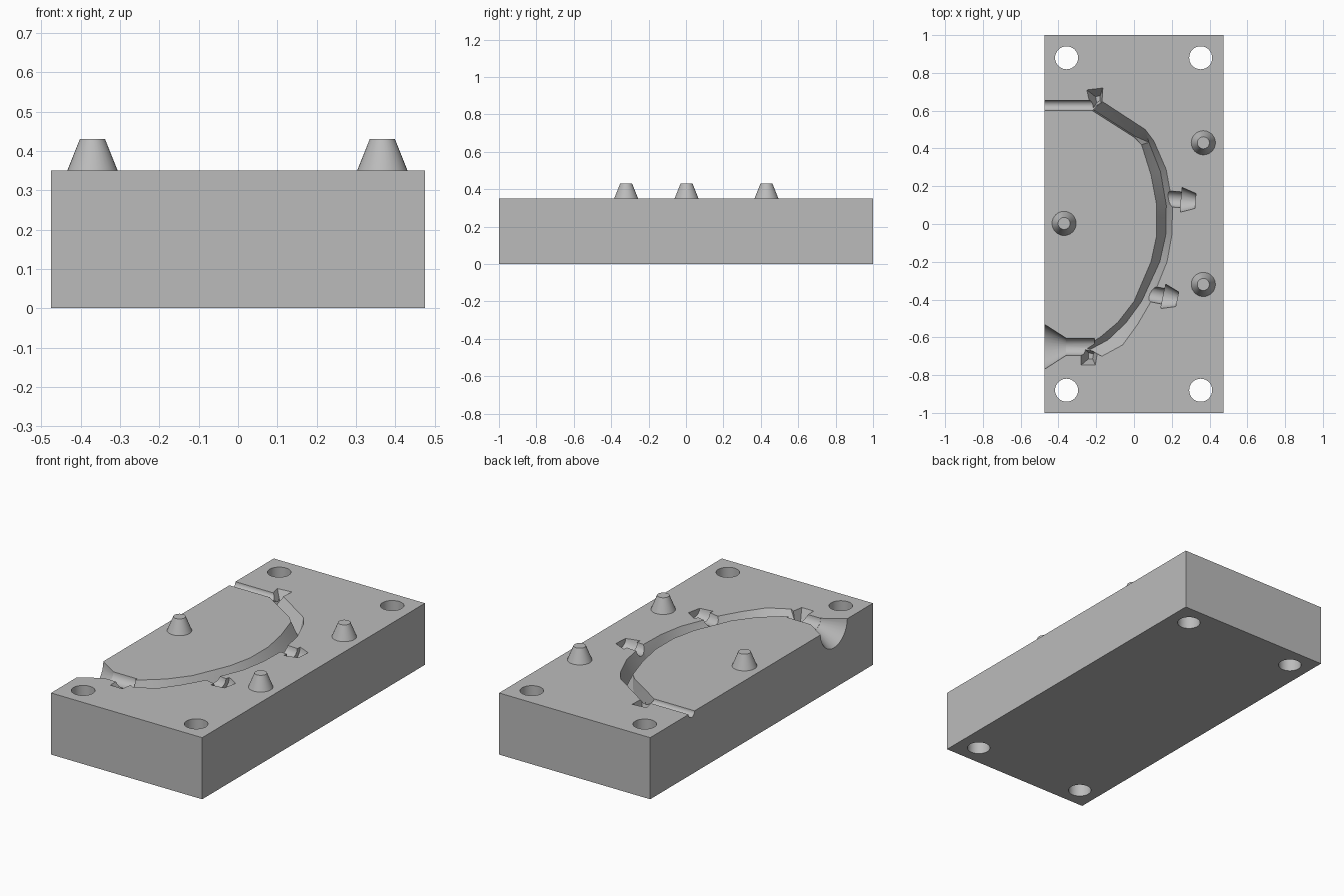
import bpy, bmesh
from mathutils import Vector

if "Cube" in bpy.data.objects:
    bpy.data.objects.remove(bpy.data.objects["Cube"])

TOP = 0.35
grey = bpy.data.materials.new("mould_grey")
grey.use_nodes = True
grey.diffuse_color = (0.5, 0.5, 0.5, 1)
grey.node_tree.nodes["Principled BSDF"].inputs["Base Color"].default_value = (0.5, 0.5, 0.5, 1)


def make(name, bm):
    bmesh.ops.recalc_face_normals(bm, faces=bm.faces)
    mesh = bpy.data.meshes.new(name)
    bm.to_mesh(mesh)
    bm.free()
    mesh.materials.append(grey)
    obj = bpy.data.objects.new(name, mesh)
    bpy.context.collection.objects.link(obj)
    return obj


def loft(name, rings):
    """Closed solid through matching rings of points."""
    bm = bmesh.new()
    loops = [[bm.verts.new(p) for p in ring] for ring in rings]
    n = len(loops[0])
    for a, b in zip(loops, loops[1:]):
        for i in range(n):
            j = (i + 1) % n
            bm.faces.new((a[i], a[j], b[j], b[i]))
    bm.faces.new(loops[0])
    bm.faces.new(loops[-1])
    bmesh.ops.triangulate(bm, faces=bm.faces)
    return make(name, bm)


def cone(name, start, end, r1, r2, sides=32):
    """Round frustum from start to end."""
    start, end = Vector(start), Vector(end)
    axis = end - start
    bm = bmesh.new()
    bmesh.ops.create_cone(bm, cap_ends=True, segments=sides, radius1=r1, radius2=r2, depth=axis.length)
    turn = axis.to_track_quat('Z', 'Y').to_matrix().to_4x4()
    bmesh.ops.transform(bm, matrix=turn, verts=bm.verts)
    bmesh.ops.translate(bm, vec=(start + end) / 2, verts=bm.verts)
    return make(name, bm)


def activate(obj):
    bpy.ops.object.select_all(action='DESELECT')
    obj.select_set(True)
    bpy.context.view_layer.objects.active = obj


# Mould block
bm = bmesh.new()
bmesh.ops.create_cube(bm, size=1)
bmesh.ops.scale(bm, vec=(0.95, 2, TOP), verts=bm.verts)
bmesh.ops.translate(bm, vec=(0, 0, TOP / 2), verts=bm.verts)
block = make("mould_block", bm)


def cut(cutter):
    activate(block)
    mod = block.modifiers.new("cut", 'BOOLEAN')
    mod.operation = 'DIFFERENCE'
    mod.solver = 'EXACT'
    mod.object = cutter
    bpy.ops.object.modifier_apply(modifier=mod.name)
    bpy.data.objects.remove(cutter)


# Bolt holes
for x in (-0.357, 0.353):
    for y in (-0.88, 0.88):
        cut(cone("bolt_hole", (x, y, -0.1), (x, y, 0.5), 0.061, 0.061))

# Curved cavity: inner edge, outer edge, position of the lowest line between them
stations = [
    ((-0.22, 0.60), (-0.17, 0.65), 0.1), ((0, 0.46), (0.06, 0.50), 0.1),
    ((0.04, 0.42), (0.105, 0.44), 0.6), ((0.09, 0.26), (0.17, 0.29), 0.62),
    ((0.12, 0.10), (0.205, 0.10), 0.6), ((0.12, -0.06), (0.20, -0.06), 0.6),
    ((0.09, -0.20), (0.175, -0.20), 0.55), ((0, -0.41), (0.09, -0.41), 0.45),
    ((-0.085, -0.52), (0.02, -0.53), 0.4), ((-0.18, -0.60), (-0.06, -0.64), 0.35),
    ((-0.26, -0.65), (-0.17, -0.70), 0.3),
]
rings = []
for inner, outer, t in stations:
    low = Vector(inner).lerp(Vector(outer), t)
    rings.append([(*inner, TOP), (*inner, TOP + 0.05), (*outer, TOP + 0.05),
                  (*outer, TOP), (*low, TOP - 0.085)])
cut(loft("curved_cavity", rings))

# Half-round pouring funnel and vent channel
cut(cone("funnel", (-0.485, -0.65, TOP), (-0.36, -0.65, TOP), 0.126, 0.046))
cut(cone("funnel_neck", (-0.37, -0.65, TOP), (-0.21, -0.65, TOP), 0.045, 0.045))
cut(cone("vent_channel", (-0.49, 0.628, TOP), (-0.19, 0.628, TOP), 0.027, 0.027))

# Barbed pockets along the outer edge
for base, direction in (((0.25, 0.128, TOP), (1, -0.08, 0)), ((0.155, -0.383, TOP), (0.97, -0.2, 0))):
    base, d = Vector(base), Vector(direction).normalized()
    cut(cone("pocket_neck", base - d * 0.08, base + d * 0.02, 0.042, 0.042, 16))
    cut(cone("pocket_head", base, base + d * 0.075, 0.066, 0.04, 16))

# Tapered notches at the cavity ends
for outline, low in (
        (((-0.25, 0.71), (-0.165, 0.72), (-0.17, 0.64), (-0.225, 0.60)), (-0.185, 0.66)),
        (((-0.28, -0.64), (-0.28, -0.747), (-0.205, -0.747), (-0.19, -0.66)), (-0.225, -0.70))):
    bottom = [(*Vector(p).lerp(Vector(low), 0.7), TOP - 0.07) for p in outline]
    rim = [(*p, TOP) for p in outline]
    lid = [(*p, TOP + 0.05) for p in outline]
    cut(loft("end_notch", [bottom, rim, lid]))

# Locating pins
pins = [cone("locating_pin", (x, y, TOP), (x, y, 0.43), 0.064, 0.032)
        for x, y in ((-0.37, 0.003), (0.367, 0.43), (0.367, -0.32))]

for obj in [block] + pins:
    activate(obj)
    bpy.ops.object.shade_smooth_by_angle(angle=0.4)
